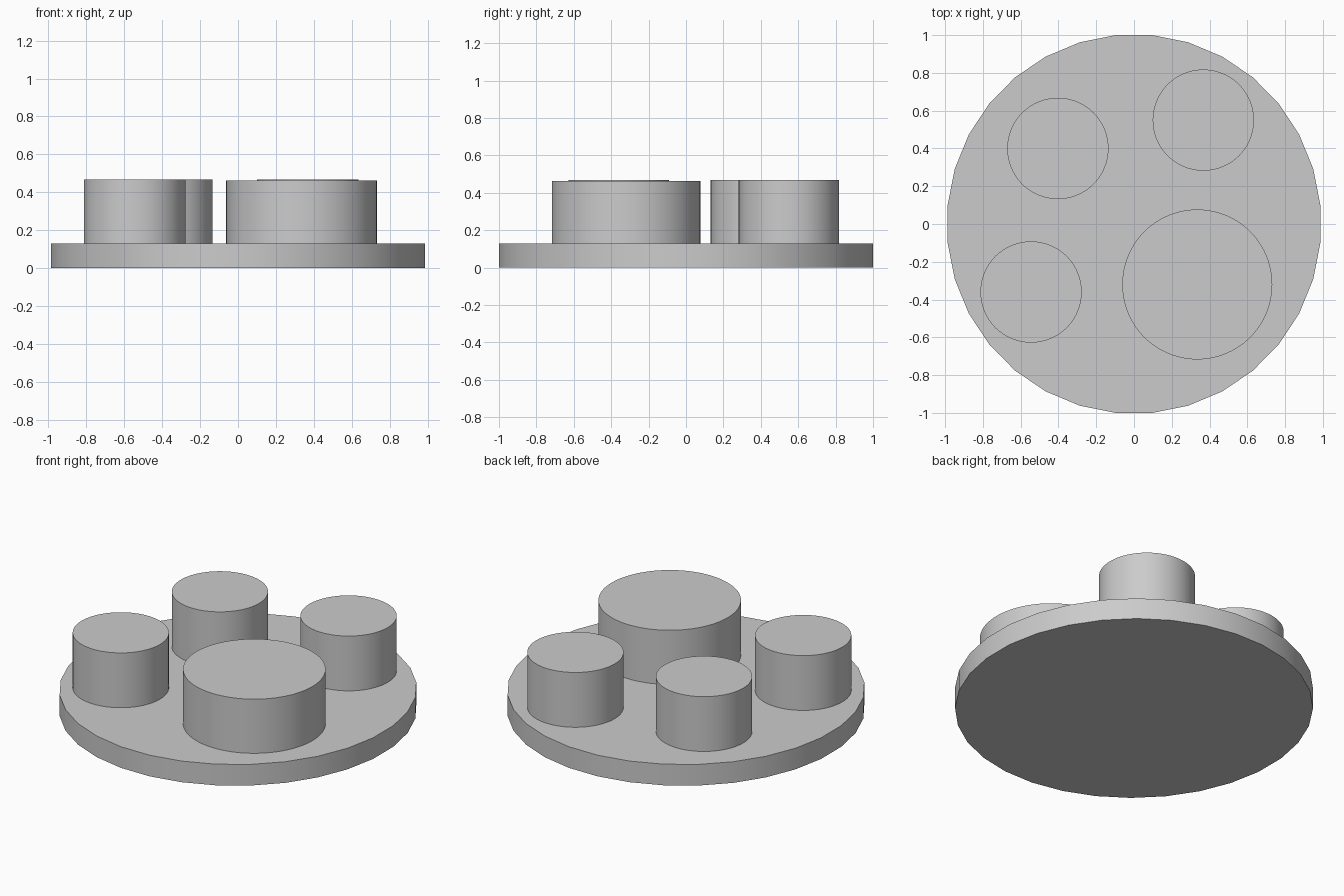
import bpy
import math

cube = bpy.data.objects.get("Cube")
if cube:
    bpy.data.objects.remove(cube, do_unlink=True)

GREY = (0.6, 0.6, 0.6, 1.0)
grey = bpy.data.materials.new("plain grey")
grey.use_nodes = True
grey.diffuse_color = GREY
grey.node_tree.nodes["Principled BSDF"].inputs["Base Color"].default_value = GREY


def disc(name, x, y, radius, bottom, top, sides):
    """Upright cylinder with crisp rims and a smooth wall."""
    bpy.ops.mesh.primitive_cylinder_add(
        vertices=sides, radius=radius, depth=top - bottom,
        location=(x, y, (bottom + top) / 2))
    obj = bpy.context.object
    obj.name = name
    obj.data.materials.append(grey)
    bpy.ops.object.shade_smooth_by_angle(angle=math.radians(30))
    return obj


# Base plate: slightly oval, with flats facing the four sides
BASE_TOP = 0.13
SIDES = 32
base = disc("base_plate", 0, 0, 1 / math.cos(math.pi / SIDES), 0, BASE_TOP, SIDES)
base.rotation_euler.z = math.pi / SIDES
bpy.ops.object.transform_apply(location=False, rotation=True, scale=False)
base.scale.x = 0.987
bpy.ops.object.transform_apply(location=False, rotation=False, scale=True)

# Large post and three small posts standing on the plate
disc("large_post", 0.335, -0.32, 0.397, BASE_TOP, 0.463, 96)
small_posts = {
    "small_post_front": (-0.545, -0.36),
    "small_post_back_right": (-0.403, 0.40),
    "small_post_back_left": (0.367, 0.55),
}
for name, (x, y) in small_posts.items():
    disc(name, x, y, 0.268, BASE_TOP, 0.467, 96)
